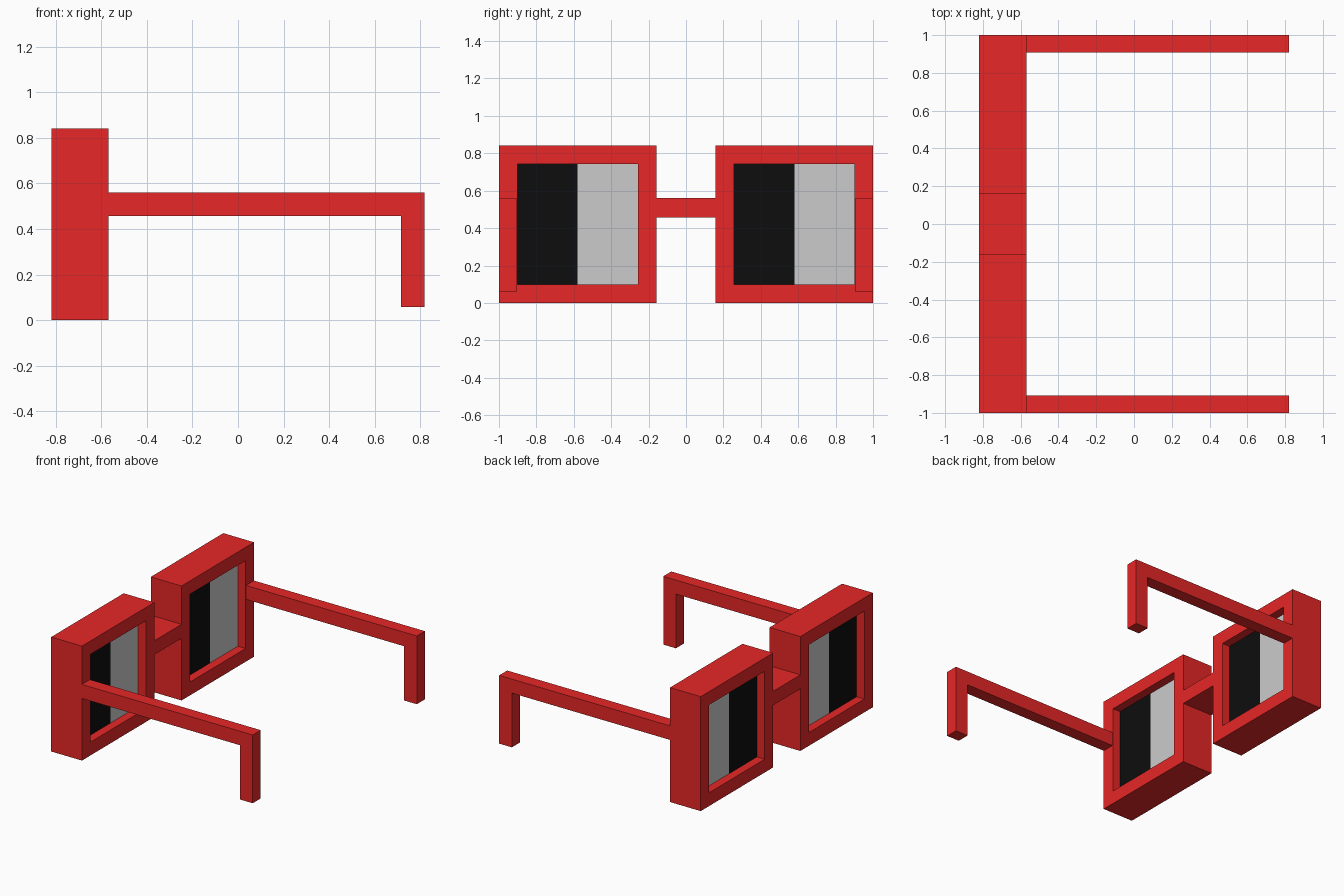
import bpy, bmesh

if "Cube" in bpy.data.objects:
    bpy.data.objects.remove(bpy.data.objects["Cube"])


def material(name, rgb):
    m = bpy.data.materials.new(name)
    m.diffuse_color = (*rgb, 1)
    m.use_nodes = True
    m.node_tree.nodes["Principled BSDF"].inputs["Base Color"].default_value = m.diffuse_color
    return m


red = material("red_plastic", (0.8, 0.02, 0.02))
black = material("black_lens", (0.004, 0.004, 0.004))

X0, X1 = -0.82, -0.57        # depth of the rims
BAR_LOW, BAR_TOP = 0.457, 0.56


def finish(name, bm, mat=None):
    bmesh.ops.recalc_face_normals(bm, faces=bm.faces[:])
    me = bpy.data.meshes.new(name)
    bm.to_mesh(me)
    bm.free()
    ob = bpy.data.objects.new(name, me)
    bpy.context.collection.objects.link(ob)
    if mat:
        me.materials.append(mat)
    return ob


def box(name, lo, hi, mat=None):
    bm = bmesh.new()
    bmesh.ops.create_cube(bm, size=1)
    for v in bm.verts:
        v.co = [a + (c + 0.5) * (b - a) for a, b, c in zip(lo, hi, v.co)]
    return finish(name, bm, mat)


def rim(name, y0, y1, z0, z1, border):
    # square section swept around: outer front, outer back, inner back, inner front
    bm = bmesh.new()
    loops = []
    for x, b in ((X0, 0), (X1, 0), (X1, border), (X0, border)):
        corners = ((y0 + b, z0 + b), (y1 - b, z0 + b), (y1 - b, z1 - b), (y0 + b, z1 - b))
        loops.append([bm.verts.new((x, y, z)) for y, z in corners])
    for i in range(4):
        a, b = loops[i], loops[(i + 1) % 4]
        for j in range(4):
            k = (j + 1) % 4
            bm.faces.new((a[j], a[k], b[k], b[j]))
    return finish(name, bm, red)


# rims with two-tone lenses, black on the -y half of both
for side, y0, y1 in (("left", -1.0, -0.158), ("right", 0.158, 1.0)):
    rim(side + "_rim", y0, y1, 0, 0.842, 0.098)
    mid = (y0 + y1) / 2
    box(side + "_lens_dark", (-0.757, y0 + 0.098, 0.098), (-0.633, mid, 0.744), black)
    box(side + "_lens_light", (-0.757, mid, 0.098), (-0.633, y1 - 0.098, 0.744))

# bridge between the rims
box("bridge", (X0, -0.158, BAR_LOW), (X1, 0.158, BAR_TOP), red)

# hooked temple arms: L profile extruded in y, mirrored to the other side
profile = ((X1, BAR_LOW), (0.717, BAR_LOW), (0.717, 0.058),
           (0.82, 0.058), (0.82, BAR_TOP), (X1, BAR_TOP))
bm = bmesh.new()
face = bm.faces.new([bm.verts.new((x, 0.907, z)) for x, z in profile])
ext = bmesh.ops.extrude_face_region(bm, geom=[face], use_keep_orig=True)
for v in ext["geom"]:
    if isinstance(v, bmesh.types.BMVert):
        v.co.y = 1.0
arms = finish("temple_arms", bm, red)
mirror = arms.modifiers.new("mirror", "MIRROR")
mirror.use_axis = (False, True, False)
